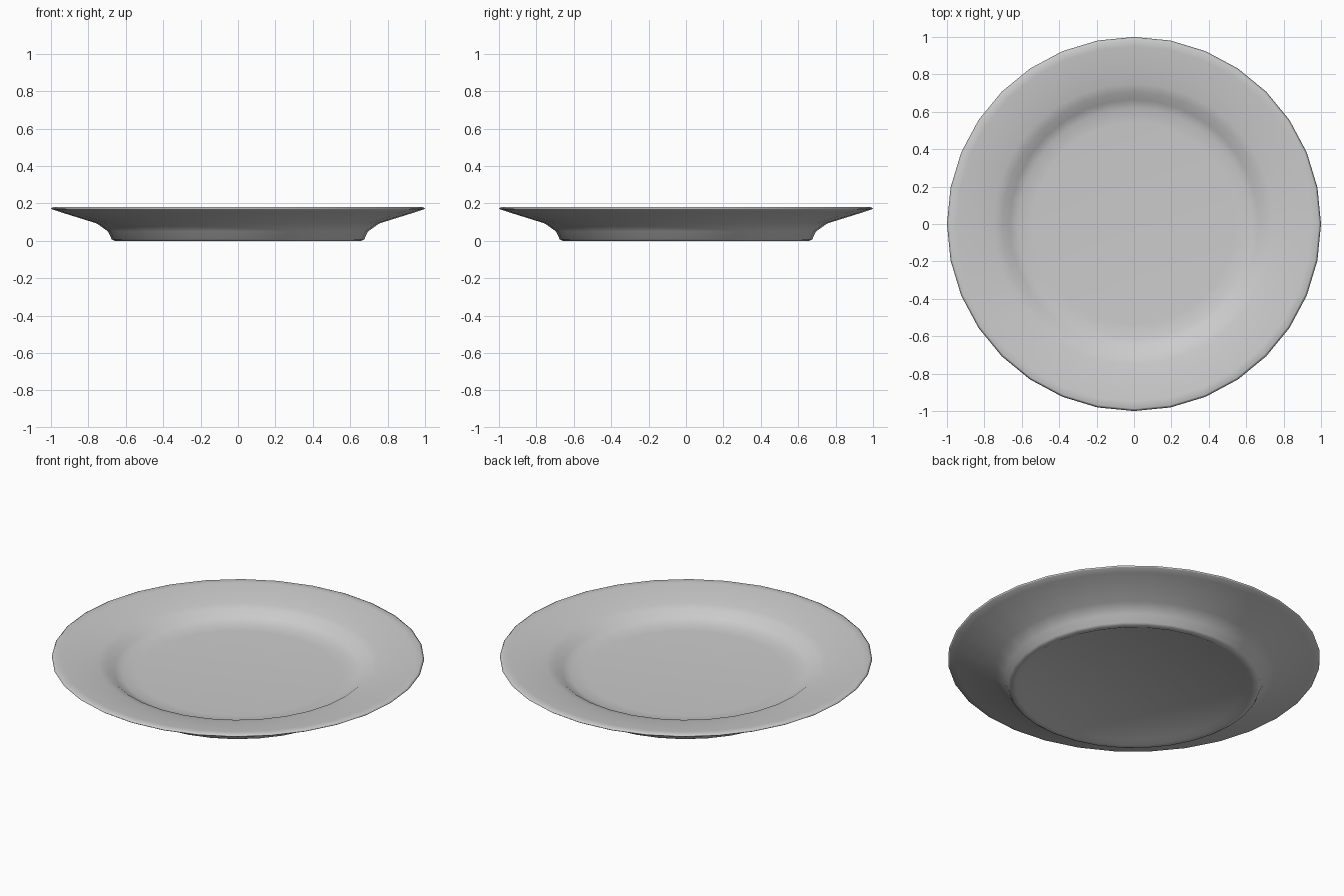
import bpy, bmesh, math

if "Cube" in bpy.data.objects:
    bpy.data.objects.remove(bpy.data.objects["Cube"])

SIDES = 32

# Closed half-section (radius, height): recessed underside, foot, rim edge, dish
profile = [
    (0.0, 0.018), (0.60, 0.018), (0.635, 0.0), (0.66, 0.0), (0.675, 0.008),
    (0.695, 0.05), (0.755, 0.093), (0.957, 0.156), (0.992, 0.168),
    (1.0, 0.174), (0.988, 0.18), (0.95, 0.178),
    (0.83, 0.161), (0.75, 0.147), (0.705, 0.135), (0.665, 0.105),
    (0.62, 0.088), (0.54, 0.083), (0.0, 0.083),
]

# Plate: lathe the section around z
bm = bmesh.new()
verts = [bm.verts.new((r, 0, z)) for r, z in profile]
edges = [bm.edges.new(pair) for pair in zip(verts, verts[1:])]
bmesh.ops.spin(bm, geom=verts + edges, cent=(0, 0, 0), axis=(0, 0, 1),
               angle=math.tau, steps=SIDES, use_duplicate=False)
bmesh.ops.remove_doubles(bm, verts=bm.verts[:], dist=0.0005)
bmesh.ops.recalc_face_normals(bm, faces=bm.faces[:])

mesh = bpy.data.meshes.new("plate")
bm.to_mesh(mesh)
bm.free()
plate = bpy.data.objects.new("plate", mesh)
bpy.context.collection.objects.link(plate)

# Smooth glazed surface
for poly in mesh.polygons:
    poly.use_smooth = True
